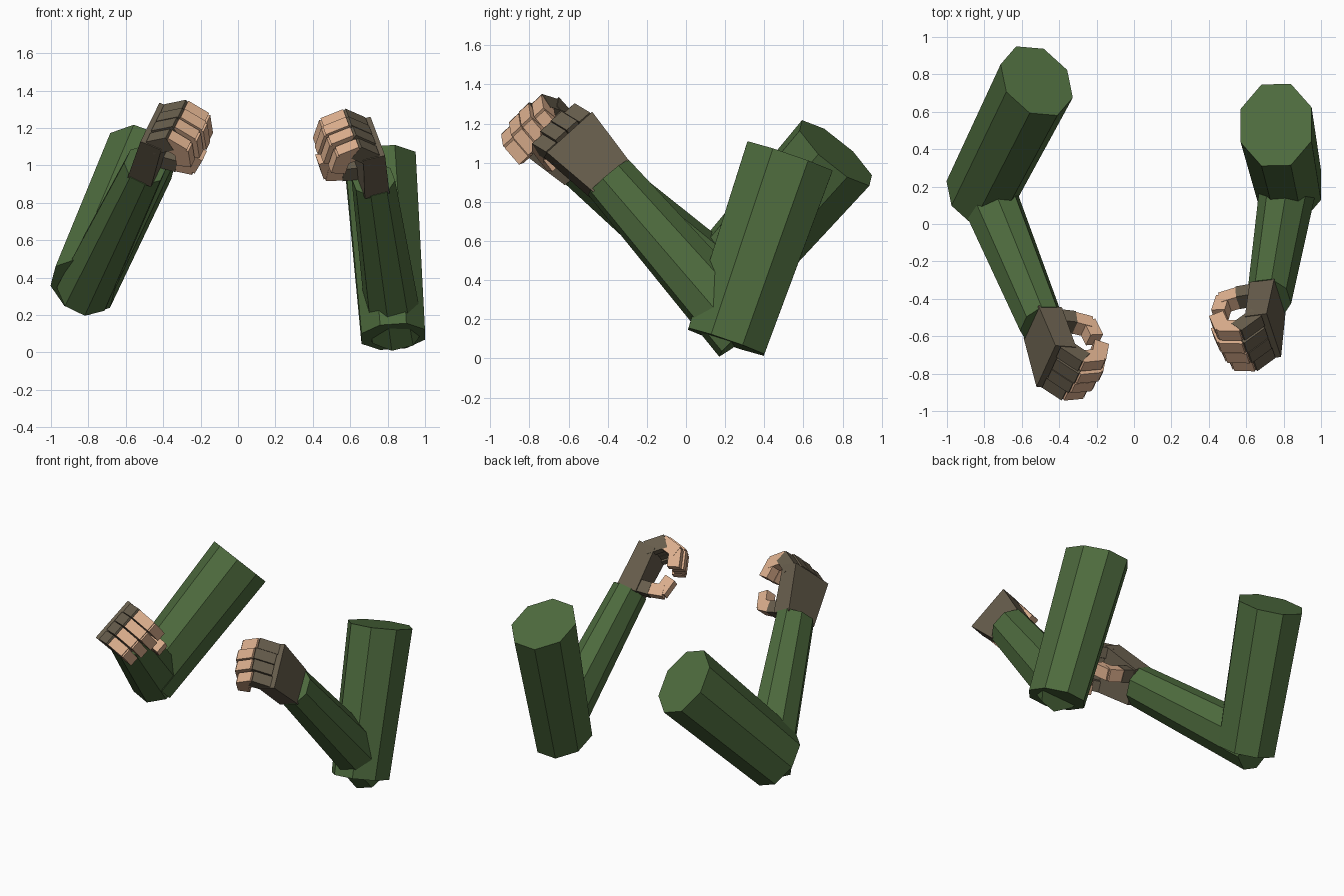
import bpy, bmesh, math
from mathutils import Vector as V

if "Cube" in bpy.data.objects:
    bpy.data.objects.remove(bpy.data.objects["Cube"])


def mat(name, rgb):
    m = bpy.data.materials.new(name)
    m.diffuse_color = (*rgb, 1)
    m.use_nodes = True
    m.node_tree.nodes["Principled BSDF"].inputs["Base Color"].default_value = m.diffuse_color
    return m


GREEN = mat("sleeve green", (0.076, 0.148, 0.048))
BROWN = mat("glove brown", (0.138, 0.112, 0.074))
SKIN = mat("skin", (0.72, 0.43, 0.27))


def prism(name, p0, p1, hint, r0, r1, sides, m):
    """Flat-sided bar from p0 to p1; radii are (along hint, across hint)."""
    p0, p1 = V(p0), V(p1)
    d = (p1 - p0).normalized()
    u = (V(hint) - d * d.dot(V(hint))).normalized()
    v = d.cross(u)
    k = 1 / math.cos(math.pi / sides)      # radii measured to the flats
    bm = bmesh.new()
    rings = []
    for p, r in ((p0, r0), (p1, r1)):
        ring = []
        for i in range(sides):
            t = 2 * math.pi * (i + 0.5) / sides
            ring.append(bm.verts.new(p + u * (k * r[0] * math.cos(t)) + v * (k * r[1] * math.sin(t))))
        rings.append(ring)
    a, b = rings
    for i in range(sides):
        j = (i + 1) % sides
        bm.faces.new((a[i], a[j], b[j], b[i]))
    bm.faces.new(a[::-1])
    bm.faces.new(b)
    bmesh.ops.recalc_face_normals(bm, faces=bm.faces[:])
    me = bpy.data.meshes.new(name)
    bm.to_mesh(me)
    bm.free()
    me.materials.append(m)
    ob = bpy.data.objects.new(name, me)
    bpy.context.collection.objects.link(ob)
    return ob


def chain(name, p, frame, steps, radii):
    """Bent finger: each step is (along, inward, sideways, length, material)."""
    a, n, w = frame
    for i, (ca, cn, cw, length, m) in enumerate(steps):
        d = (a * ca + n * cn + w * cw).normalized()
        r = (radii[0] * (1 - 0.05 * i), radii[1] * (1 - 0.05 * i))
        prism(f"{name}_{i + 1}", p - d * 0.015, p + d * (length + 0.015), w, r, r, 4, m)
        p = p + d * length


def arm(side, shoulder, elbow, roll, forearm_end, wrist, axis, width, palm_len, inward):
    # sleeve: upper arm and forearm
    prism(side + "_upper_arm", elbow, shoulder, roll, (0.17, 0.205), (0.19, 0.23), 8, GREEN)
    a = V(axis).normalized()
    w = (V(width) - a * a.dot(V(width))).normalized()
    n = a.cross(w)
    if n.x * inward < 0:
        n = -n
    wr = V(wrist)
    prism(side + "_forearm", forearm_end, wr + a * 0.02 - n * 0.01, w, (0.165, 0.142), (0.13, 0.108), 8, GREEN)
    # glove: palm widening to the knuckles
    prism(side + "_palm", wr + a * 0.01, wr + a * palm_len, w, (0.125, 0.068), (0.16, 0.06), 4, BROWN)
    frame = (a, n, w)
    # four curled fingers, first joint gloved
    for i, f in enumerate(("little", "ring", "middle", "index")):
        off = -0.118 + 0.079 * i
        L = (0.88, 0.98, 1.04, 1.0)[i]
        base = wr + a * (palm_len - 0.015 + 0.012 * (i in (1, 2))) + w * off + n * 0.01
        chain(f"{side}_{f}_finger", base, frame,
              [(0.68, 0.73, 0, 0.11 * L, BROWN),
               (-0.2, 0.95, 0, 0.1 * L, SKIN),
               (-0.93, 0.35, 0, 0.095 * L, SKIN)], (0.037, 0.045))
    # thumb closing the ring
    chain(side + "_thumb", wr + a * 0.055 + w * 0.07 + n * 0.04, frame,
          [(0.12, 0.98, 0.05, 0.09, BROWN),
           (0.25, 0.95, 0, 0.09, SKIN),
           (0.97, 0.15, 0, 0.085, SKIN)], (0.045, 0.042))


arm("left", (0.76, 0.53, 1.03), (0.83, 0.205, 0.085), (1, 0, 0), (0.84, 0.30, 0.125),
    (0.715, -0.385, 0.91), (-0.08, -0.68, 0.73), (-0.24, 0.72, 0.64), 0.32, -1)
arm("right", (-0.52, 0.765, 1.05), (-0.83, 0.15, 0.35), (0.98, 0.2, 0), (-0.82, 0.25, 0.33),
    (-0.49, -0.52, 0.985), (0.22, -0.72, 0.66), (0.33, 0.68, 0.68), 0.34, 1)
